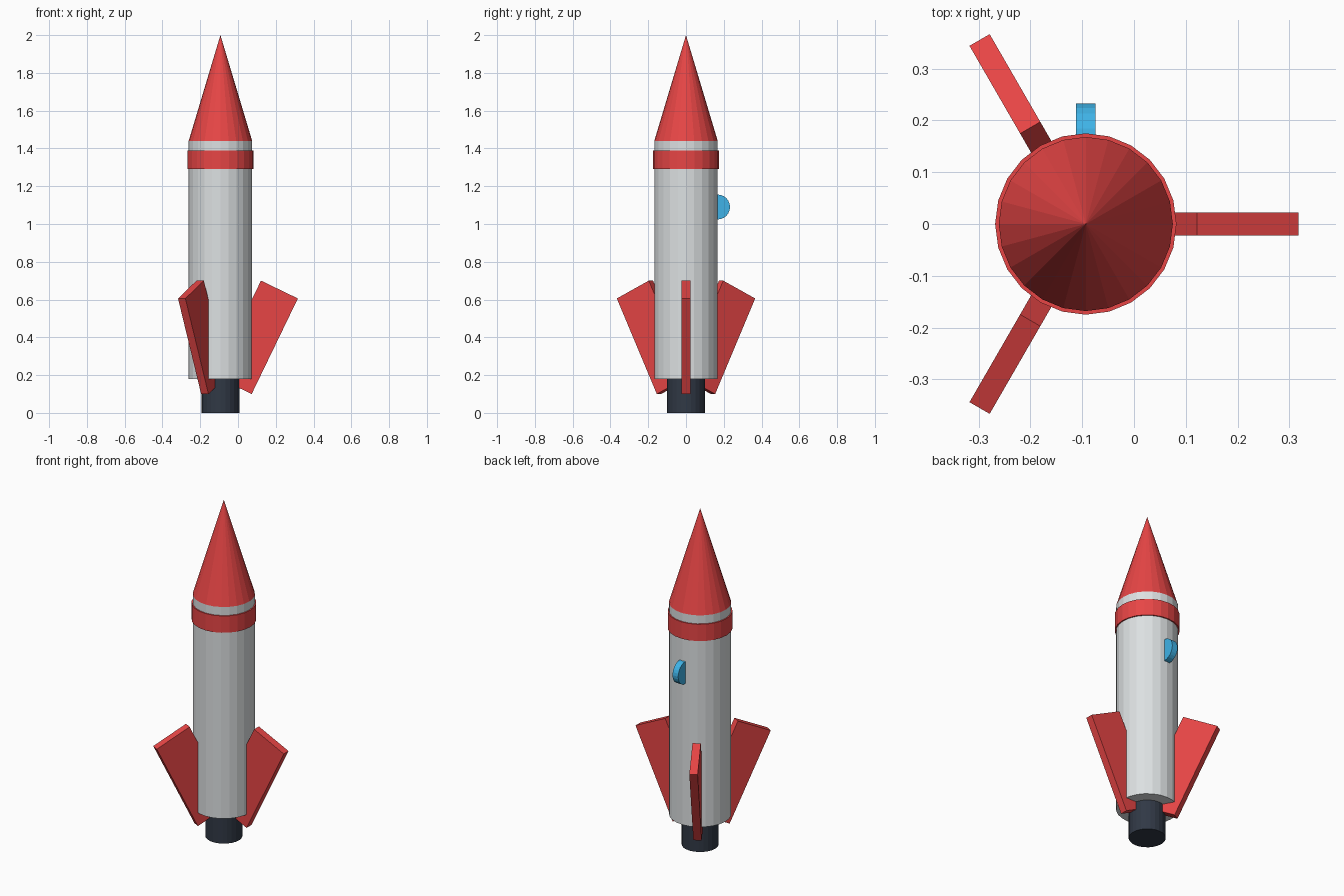
import bpy
from math import radians, cos, sin, pi
from mathutils import Matrix

if "Cube" in bpy.data.objects:
    bpy.data.objects.remove(bpy.data.objects["Cube"])

AXIS_X = -0.093   # rocket axis, offset so the three fins are centred
SIDES = 24


def material(name, rgb):
    m = bpy.data.materials.new(name)
    m.diffuse_color = (*rgb, 1)
    m.use_nodes = True
    m.node_tree.nodes["Principled BSDF"].inputs["Base Color"].default_value = m.diffuse_color
    return m


RED = material("red", (0.80, 0.06, 0.06))
WHITE = material("white", (0.72, 0.75, 0.76))
DARK = material("dark", (0.03, 0.04, 0.06))
BLUE = material("blue", (0.05, 0.45, 0.80))


def finish(name, mat):
    ob = bpy.context.object
    ob.name = name
    ob.data.materials.append(mat)
    return ob


def tube(name, mat, r, z0, z1, r_top=None):
    """Upright cylinder, or a cone when r_top is given."""
    bpy.ops.mesh.primitive_cone_add(
        vertices=SIDES, radius1=r, radius2=r if r_top is None else r_top,
        depth=z1 - z0, location=(AXIS_X, 0, (z0 + z1) / 2))
    return finish(name, mat)


# Main stack
tube("nozzle", DARK, 0.10, 0.0, 0.20)
tube("body", WHITE, 0.168, 0.18, 1.44)
tube("band", RED, 0.175, 1.29, 1.39)
tube("nose_cone", RED, 0.168, 1.44, 2.0, 0)

# Porthole disc half sunk into the back of the body
bpy.ops.mesh.primitive_cylinder_add(
    vertices=SIDES, radius=0.066, depth=0.037,
    location=(AXIS_X, 0.167, 1.09), rotation=(0, pi / 2, 0))
finish("porthole", BLUE)

# Three tilted slab fins around the axis
for i in range(3):
    a = i * 2 * pi / 3
    bpy.ops.mesh.primitive_cube_add(size=1)
    fin = finish(f"fin_{i + 1}", RED)
    fin.matrix_world = (
        Matrix.Translation((AXIS_X + 0.19 * cos(a), 0.19 * sin(a), 0.40))
        @ Matrix.Rotation(a, 4, 'Z')
        @ Matrix.Rotation(radians(25.8), 4, 'Y')
        @ Matrix.Diagonal((0.217, 0.045, 0.562, 1)))
